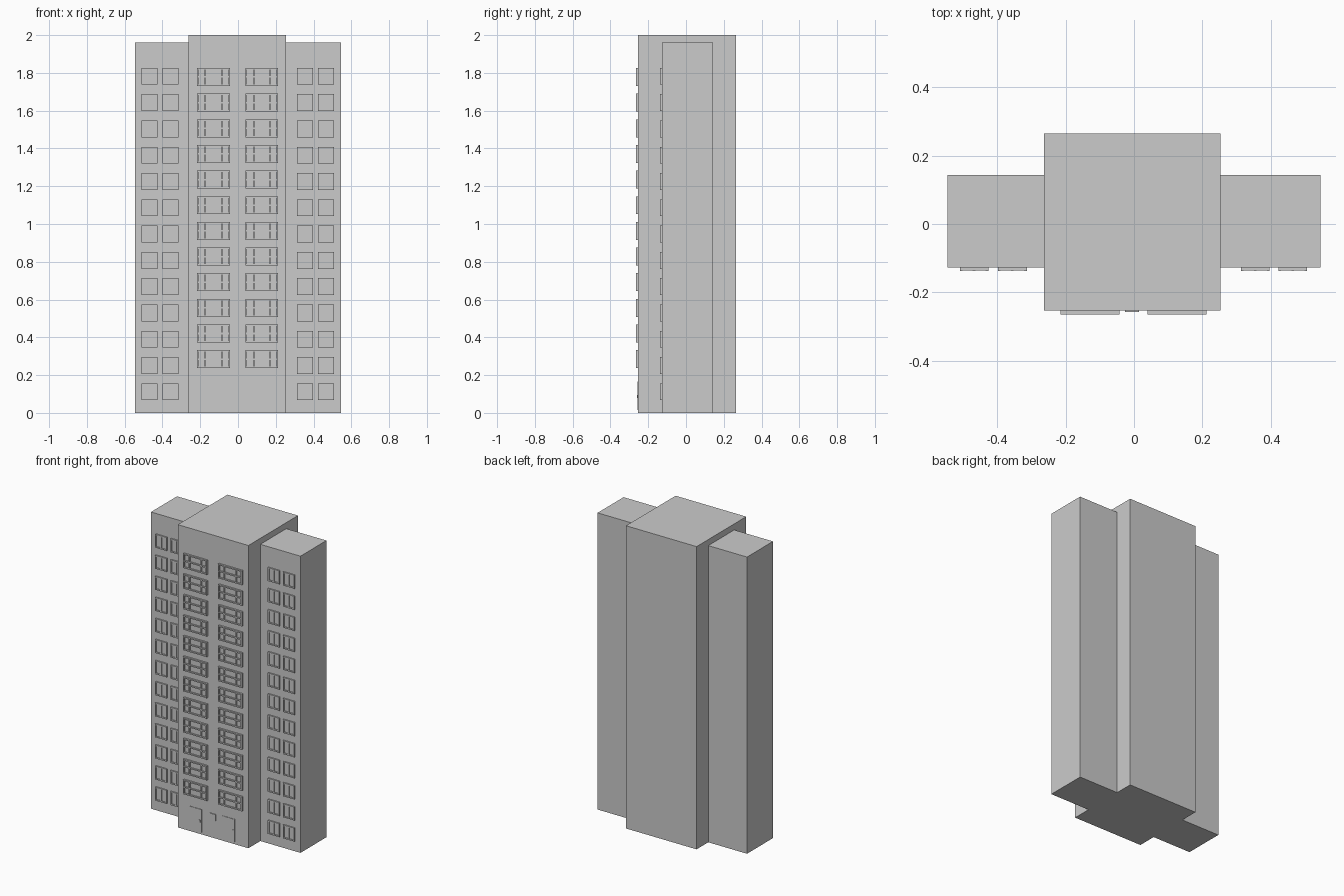
import bpy, bmesh

if "Cube" in bpy.data.objects:
    bpy.data.objects.remove(bpy.data.objects["Cube"])

# One plain concrete grey for the whole building
grey = bpy.data.materials.new("concrete_grey")
grey.diffuse_color = (0.6, 0.6, 0.6, 1)
grey.use_nodes = True
grey.node_tree.nodes["Principled BSDF"].inputs["Base Color"].default_value = grey.diffuse_color


def make(name, boxes):
    """One object made of boxes given as (x0, x1, y0, y1, z0, z1)."""
    bm = bmesh.new()
    for x0, x1, y0, y1, z0, z1 in boxes:
        vs = bmesh.ops.create_cube(bm, size=1)["verts"]
        for v in vs:
            v.co = (x1 if v.co.x > 0 else x0,
                    y1 if v.co.y > 0 else y0,
                    z1 if v.co.z > 0 else z0)
    me = bpy.data.meshes.new(name)
    bm.to_mesh(me)
    bm.free()
    me.materials.append(grey)
    ob = bpy.data.objects.new(name, me)
    bpy.context.collection.objects.link(ob)
    return ob


def bars(x0, x1, z0, z1, front, wall, w, uprights, rails):
    """Window frame: border plus uprights and rails at the given fractions."""
    back = wall + 0.001
    out = []
    for x in [x0 + w / 2, x1 - w / 2] + [x0 + (x1 - x0) * f for f in uprights]:
        out.append((x - w / 2, x + w / 2, front, back, z0, z1))
    for z in [z0 + w / 2, z1 - w / 2] + [z0 + (z1 - z0) * f for f in rails]:
        out.append((x0 + w, x1 - w, front + 0.0005, back, z - w / 2, z + w / 2))
    return out


TOWER_FRONT, WING_FRONT = -0.253, -0.128

# Central tower and the two lower wings
make("tower", [(-0.263, 0.253, TOWER_FRONT, 0.265, 0, 2)])
make("left_wing", [(-0.546, -0.262, WING_FRONT, 0.143, 0, 1.96)])
make("right_wing", [(0.252, 0.546, WING_FRONT, 0.143, 0, 1.96)])

# Wing windows: 13 floors, two per wing, each with two panes
for side, cols in (("left", ((-0.51, -0.427), (-0.399, -0.314))),
                   ("right", ((0.313, 0.397), (0.423, 0.507)))):
    frames, panes = [], []
    for floor in range(13):
        z0 = 0.067 + floor * 0.1392
        z1 = z0 + 0.089
        for x0, x1 in cols:
            frames += bars(x0, x1, z0, z1, -0.137, WING_FRONT, 0.008, [0.5], [])
            panes.append((x0 + 0.002, x1 - 0.002, -0.132, WING_FRONT + 0.001,
                          z0 + 0.002, z1 - 0.002))
    make(side + "_wing_window_frames", frames)
    make(side + "_wing_window_panes", panes)

# Tower windows: 12 floors, wide windows with uprights and a middle rail
for side, x0, x1 in (("left", -0.216, -0.043), ("right", 0.039, 0.213)):
    frames, panes = [], []
    for floor in range(12):
        z0 = 0.237 + floor * 0.1358
        z1 = z0 + 0.095
        frames += bars(x0, x1, z0, z1, -0.265, TOWER_FRONT, 0.008,
                       [0.25, 0.75], [0.5])
        panes.append((x0 + 0.002, x1 - 0.002, -0.257, TOWER_FRONT + 0.001,
                      z0 + 0.002, z1 - 0.002))
    make(side + "_tower_window_frames", frames)
    make(side + "_tower_window_panes", panes)

# Entrance doors, one handle each, and a small panel between them
for side, x0, x1 in (("left", -0.175, -0.087), ("right", 0.065, 0.155)):
    make(side + "_door", [(x0, x1, -0.256, TOWER_FRONT + 0.001, 0.015, 0.165)])
    make(side + "_door_handle", [(x1 - 0.016, x1 - 0.008, -0.259, -0.255, 0.08, 0.095)])
make("entry_panel", [(-0.027, 0.015, -0.258, TOWER_FRONT + 0.001, 0.15, 0.16),
                     (-0.012, 0.015, -0.256, TOWER_FRONT + 0.001, 0.115, 0.15)])
